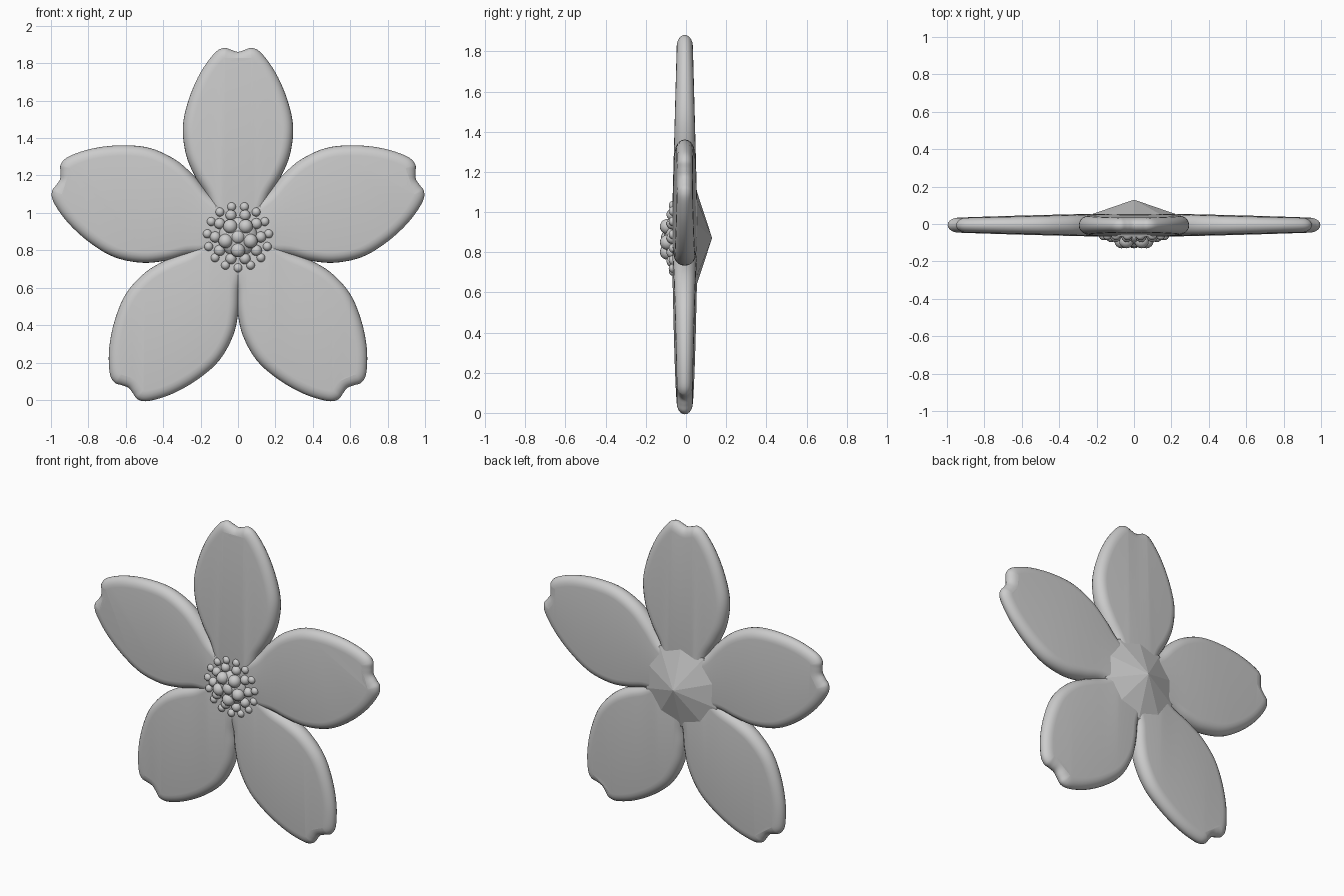
import bpy, bmesh, math
from mathutils import Vector

if "Cube" in bpy.data.objects:
    bpy.data.objects.remove(bpy.data.objects["Cube"])

CZ = 0.871   # height of flower centre
YC = -0.006  # mid plane of the petals

mat = bpy.data.materials.new("light_grey")
mat.diffuse_color = (0.6, 0.6, 0.6, 1)
mat.use_nodes = True
mat.node_tree.nodes["Principled BSDF"].inputs["Base Color"].default_value = mat.diffuse_color


def finish(bm, name, smooth=None):
    bmesh.ops.recalc_face_normals(bm, faces=bm.faces[:])
    me = bpy.data.meshes.new(name)
    bm.to_mesh(me)
    bm.free()
    me.materials.append(mat)
    ob = bpy.data.objects.new(name, me)
    bpy.context.collection.objects.link(ob)
    if smooth:
        bpy.ops.object.select_all(action='DESELECT')
        ob.select_set(True)
        bpy.context.view_layer.objects.active = ob
        bpy.ops.object.shade_smooth_by_angle(angle=math.radians(smooth))
    return ob


def catmull(pts, n=5):
    out = []
    k = len(pts)
    for i in range(k):
        a, b, c, d = (Vector(pts[(i + j) % k]) for j in (-1, 0, 1, 2))
        for s in range(n):
            t = s / n
            out.append(0.5 * (2 * b + (c - a) * t + (2 * a - 5 * b + 4 * c - d) * t * t
                              + (3 * b - a - 3 * c + d) * t ** 3))
    return out


# half outline of a petal: (half width, distance from centre)
HALF = [(.035, 1.0), (.075, 1.011), (.125, .983), (.20, .88), (.262, .74), (.295, .59),
        (.278, .44), (.228, .32), (.172, .225), (.12, .11)]
OUTLINE = [(0, .99)] + HALF + [(0, .08)] + [(-w, r) for w, r in reversed(HALF)]


def half_thick(r):
    return 0.066 - 0.027 * r


def petal(name, angle, ws, ls):
    pts = catmull([(w * ws, r * ls) for w, r in OUTLINE])
    n = len(pts)
    inward = []
    for i in range(n):
        t = (pts[(i + 2) % n] - pts[i - 2]).normalized()
        inward.append(Vector((t.y, -t.x)))
    ca, sa = math.cos(angle), math.sin(angle)
    bm = bmesh.new()
    rings = []
    steps = 5
    # rounded rim from the back face round to the front face
    for k in range(-steps, steps + 1):
        a = k / steps * math.pi / 2
        ring = []
        for p, m in zip(pts, inward):
            q = p + m * 0.055 * (1 - math.cos(a))
            y = YC - half_thick(q.y) * math.sin(a)
            x, z = q.y * ca + q.x * sa, q.y * sa - q.x * ca
            ring.append(bm.verts.new((x, y, CZ + z)))
        rings.append(ring)
    for r0, r1 in zip(rings, rings[1:]):
        for i in range(n):
            j = (i + 1) % n
            bm.faces.new((r0[i], r0[j], r1[j], r1[i]))
    caps = [bm.faces.new(rings[0]), bm.faces.new(rings[-1])]
    bmesh.ops.triangulate(bm, faces=caps)
    finish(bm, name, 50)


for name, deg, ws, ls in (("petal_top", 90, 1, 1),
                          ("petal_upper_right", 18, 1.04, 1.01), ("petal_upper_left", 162, 1.04, 1.01),
                          ("petal_lower_right", -54, 1.04, 1.006), ("petal_lower_left", 234, 1.04, 1.006)):
    petal(name, math.radians(deg), ws, ls)


# faceted hub: pointed at the back, nearly flat at the front
def hub():
    bm = bmesh.new()
    rings = []
    for rad, y in ((.262, .044), (.265, -.03), (.20, -.064)):
        rings.append([bm.verts.new((rad * math.cos(a), y, CZ + rad * math.sin(a)))
                      for a in (math.radians(18 + 36 * i) for i in range(10))])
    back = bm.verts.new((0, .13, CZ))
    front = bm.verts.new((0, -.072, CZ))
    for i in range(10):
        j = (i + 1) % 10
        bm.faces.new((back, rings[0][i], rings[0][j]))
        bm.faces.new((front, rings[-1][i], rings[-1][j]))
        for r0, r1 in zip(rings, rings[1:]):
            bm.faces.new((r0[i], r0[j], r1[j], r1[i]))
    finish(bm, "back_cone_hub")


hub()


def bumps(name, count, ring_r, size, y, start=-90, depth=None):
    bm = bmesh.new()
    for i in range(count):
        a = math.radians(start + 360 * i / count)
        vs = bmesh.ops.create_uvsphere(bm, u_segments=16, v_segments=10, radius=1)['verts']
        for v in vs:
            v.co = (v.co.x * size + ring_r * math.cos(a), v.co.y * (depth or size) + y,
                    v.co.z * size + CZ + ring_r * math.sin(a))
    finish(bm, name, 60)


# stamens and pistil on the front
bumps("outer_stamens", 15, .165, .024, -.062)
bumps("inner_stamens", 10, .122, .029, -.068, -72)
bumps("pistil_base", 1, 0, .105, -.065, depth=.045)
bumps("pistil_lobes", 5, .07, .038, -.092)
bumps("pistil_tip", 1, 0, .04, -.085)
